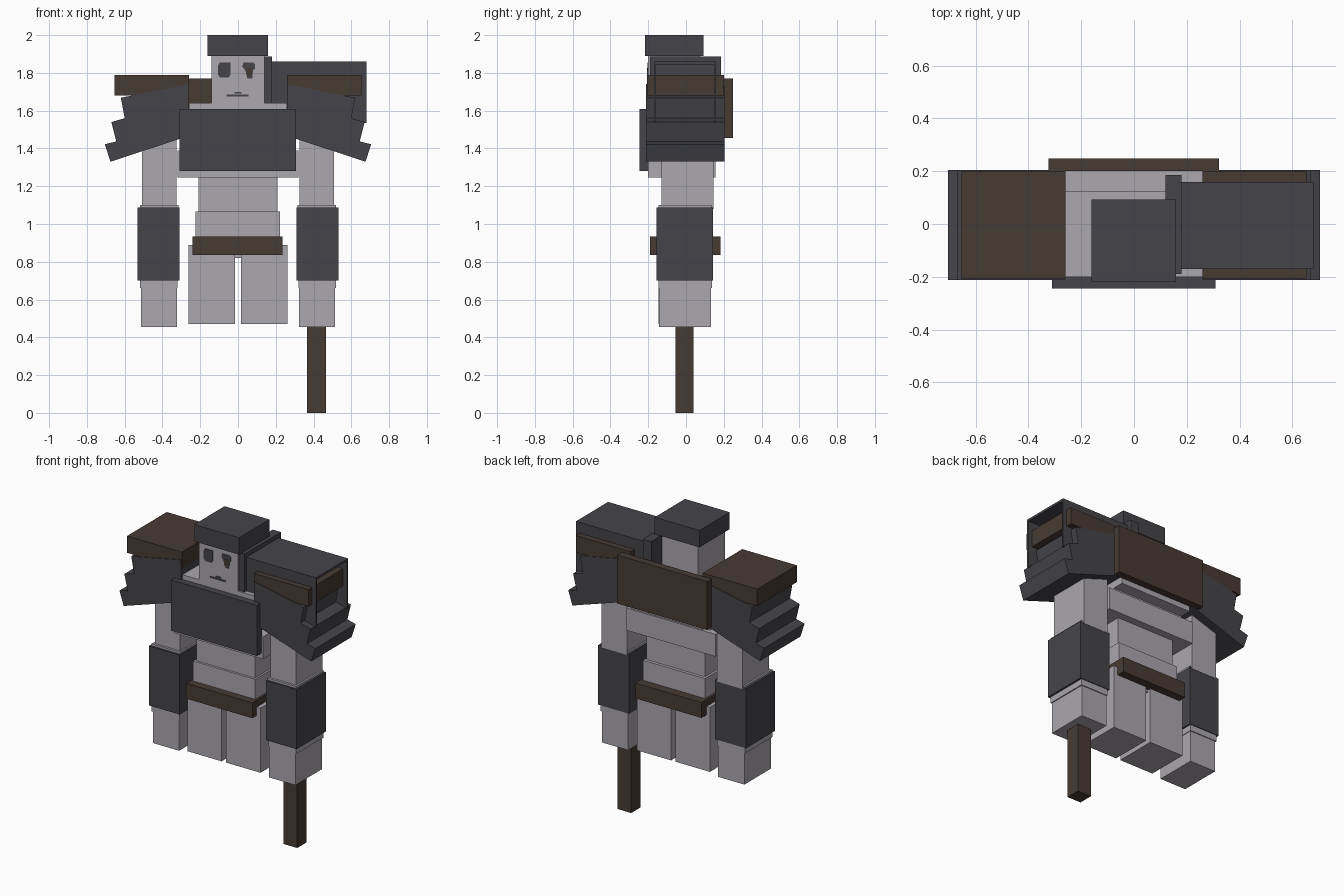
import bpy, bmesh

old = bpy.data.objects.get("Cube")
if old:
    bpy.data.objects.remove(old, do_unlink=True)


def material(name, rgb):
    m = bpy.data.materials.new(name)
    m.use_nodes = True
    col = (*rgb, 1.0)
    m.diffuse_color = col
    bsdf = next(n for n in m.node_tree.nodes if n.type == 'BSDF_PRINCIPLED')
    bsdf.inputs["Base Color"].default_value = col
    bsdf.inputs["Roughness"].default_value = 0.9
    return m


STONE = material("pale stone grey", (0.407, 0.386, 0.425))
DARK = material("dark iron grey", (0.060, 0.059, 0.068))
BROWN = material("dark brown leather", (0.064, 0.044, 0.034))


def finish(name, bm, mat):
    bmesh.ops.recalc_face_normals(bm, faces=bm.faces)
    mesh = bpy.data.meshes.new(name)
    bm.to_mesh(mesh)
    bm.free()
    mesh.materials.append(mat)
    ob = bpy.data.objects.new(name, mesh)
    bpy.context.collection.objects.link(ob)
    return ob


def box(name, mat, x, y, z):
    """Box from its (low, high) range on each axis."""
    bm = bmesh.new()
    bmesh.ops.create_cube(bm, size=1)
    for v in bm.verts:
        v.co = [r[0] if c < 0 else r[1] for c, r in zip(v.co, (x, y, z))]
    return finish(name, bm, mat)


def prism(name, mat, outline, y0, y1):
    """Outline in x and z, extruded along y."""
    bm = bmesh.new()
    face = bm.faces.new([bm.verts.new((x, y0, z)) for x, z in outline])
    res = bmesh.ops.extrude_face_region(bm, geom=[face])
    moved = [g for g in res["geom"] if isinstance(g, bmesh.types.BMVert)]
    bmesh.ops.translate(bm, verts=moved, vec=(0, y1 - y0, 0))
    return finish(name, bm, mat)


# Head and cap
box("head", STONE, (-0.14, 0.14), (-0.20, 0.075), (1.60, 1.90))
box("cap", DARK, (-0.162, 0.16), (-0.218, 0.093), (1.89, 2.0))

# Face plates
FACE_Y = (-0.204, -0.199)
prism("right_eye", DARK,
      [(-0.095, 1.775), (-0.05, 1.775), (-0.04, 1.79), (-0.04, 1.855),
       (-0.095, 1.855), (-0.105, 1.84), (-0.105, 1.79)], *FACE_Y)
prism("left_eye", DARK,
      [(0.05, 1.77), (0.075, 1.77), (0.08, 1.815), (0.09, 1.82),
       (0.09, 1.845), (0.08, 1.855), (0.03, 1.855), (0.022, 1.835),
       (0.04, 1.81)], *FACE_Y)
box("left_eye_mark", BROWN, (0.045, 0.075), (-0.206, -0.203), (1.785, 1.825))
box("mouth", DARK, (-0.06, 0.055), FACE_Y, (1.675, 1.685))
box("upper_lip", DARK, (-0.018, 0.018), FACE_Y, (1.69, 1.698))

# Torso
box("upper_torso", STONE, (-0.26, 0.26), (-0.20, 0.125), (1.38, 1.64))
box("upper_back", STONE, (-0.26, 0.26), (0.12, 0.20), (1.42, 1.61))
box("lower_chest", STONE, (-0.32, 0.32), (-0.20, 0.155), (1.245, 1.39))
box("waist", STONE, (-0.21, 0.21), (-0.125, 0.105), (1.05, 1.25))
box("belly", STONE, (-0.225, 0.222), (-0.14, 0.125), (0.88, 1.065))
box("pelvis", STONE, (-0.20, 0.20), (-0.125, 0.11), (0.82, 0.90))
box("chest_plate", DARK, (-0.31, 0.308), (-0.245, -0.195), (1.28, 1.61))
box("back_plate", BROWN, (-0.325, 0.322), (0.20, 0.248), (1.455, 1.77))
box("belt", BROWN, (-0.24, 0.236), (-0.19, 0.183), (0.835, 0.935))

# Layered sleeve outline for the +x side
SLEEVE = [(0.262, 1.74), (0.62, 1.668), (0.60, 1.56), (0.67, 1.54),
          (0.645, 1.437), (0.705, 1.422), (0.675, 1.33), (0.31, 1.45),
          (0.262, 1.465)]

# Paired limbs
for side, s in (("right", -1), ("left", 1)):
    def pair(part, mat, x, y, z):
        box(f"{side}_{part}", mat, sorted((s * x[0], s * x[1])), y, z)

    pair("leg", STONE, (0.016, 0.263), (-0.145, 0.13), (0.47, 0.89))
    pair("upper_arm", STONE, (0.325, 0.508), (-0.13, 0.145), (1.08, 1.55))
    pair("elbow", STONE, (0.315, 0.52), (-0.145, 0.135), (1.07, 1.10))
    pair("gauntlet", DARK, (0.31, 0.532), (-0.157, 0.143), (0.70, 1.087))
    pair("wrist", STONE, (0.32, 0.52), (-0.145, 0.138), (0.66, 0.71))
    pair("hand", STONE, (0.324, 0.513), (-0.142, 0.132), (0.455, 0.67))
    pair("shoulder_pad", BROWN, (0.26, 0.653), (-0.207, 0.20), (1.68, 1.79))
    prism(f"{side}_sleeve", DARK, [(s * x, z) for x, z in SLEEVE],
          -0.212, 0.204)

# Large guard over the left shoulder, open below and at its outer end
box("guard_top", DARK, (0.17, 0.68), (-0.17, 0.16), (1.845, 1.86))
box("guard_front", DARK, (0.17, 0.68), (-0.17, -0.158), (1.535, 1.85))
box("guard_back", DARK, (0.17, 0.68), (0.148, 0.16), (1.535, 1.85))
box("neck_guard", DARK, (0.12, 0.18), (-0.19, 0.185), (1.63, 1.888))

# Staff below the left hand
box("staff", BROWN, (0.366, 0.465), (-0.055, 0.041), (0.0, 0.47))
